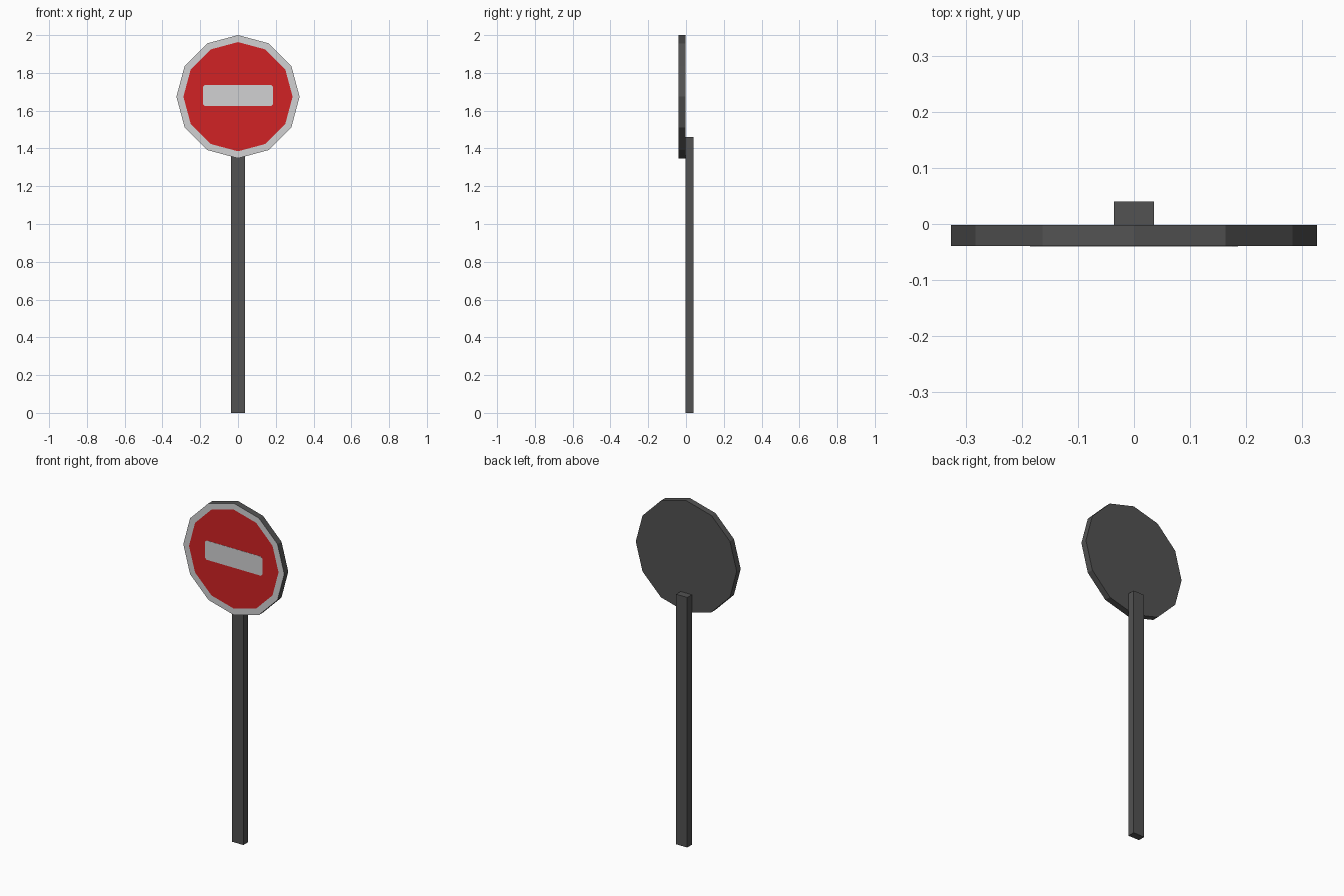
import bpy, bmesh, math

if "Cube" in bpy.data.objects:
    bpy.data.objects.remove(bpy.data.objects["Cube"])


def material(name, rgb):
    m = bpy.data.materials.new(name)
    m.diffuse_color = (*rgb, 1)
    m.use_nodes = True
    m.node_tree.nodes["Principled BSDF"].inputs["Base Color"].default_value = m.diffuse_color
    return m


GREY = material("dark grey", (0.085, 0.085, 0.085))
WHITE = material("off white", (0.64, 0.64, 0.65))
RED = material("sign red", (0.64, 0.016, 0.018))


def prism(name, outline, y0, y1, mats, inset=None):
    """Extrude an x/z outline from y0 (front) to y1; optionally inset the front."""
    bm = bmesh.new()
    front = [bm.verts.new((x, y0, z)) for x, z in outline]
    back = [bm.verts.new((x, y1, z)) for x, z in outline]
    face = bm.faces.new(front)
    bm.faces.new(back[::-1])
    n = len(outline)
    for i in range(n):
        j = (i + 1) % n
        bm.faces.new((front[j], front[i], back[i], back[j]))
    bmesh.ops.recalc_face_normals(bm, faces=bm.faces)
    if inset:
        ring = bmesh.ops.inset_region(bm, faces=[face], thickness=inset)["faces"]
        for f in ring:
            f.material_index = 1
        face.material_index = 2
    mesh = bpy.data.meshes.new(name)
    bm.to_mesh(mesh)
    bm.free()
    for m in mats:
        mesh.materials.append(m)
    ob = bpy.data.objects.new(name, mesh)
    bpy.context.collection.objects.link(ob)
    return ob


# Square post behind the disc
prism("post", [(-0.036, 0), (0.036, 0), (0.036, 1.46), (-0.036, 1.46)],
      -0.002, 0.04, [GREY])

# Twelve-sided disc: grey body, white rim, red field
R, CZ = 0.326, 1.674
disc = [(R * math.cos(math.tau * i / 12), CZ + R * math.sin(math.tau * i / 12))
        for i in range(12)]
prism("sign_disc", disc, -0.039, -0.002, [GREY, WHITE, RED], inset=0.037)

# White bar plate with clipped corners
W, H, C, BZ = 0.185, 0.056, 0.010, 1.68
bar = [(-W + C, -H), (W - C, -H), (W, -H + C), (W, H - C),
       (W - C, H), (-W + C, H), (-W, H - C), (-W, -H + C)]
prism("white_bar", [(x, BZ + z) for x, z in bar], -0.04, -0.039, [WHITE])
